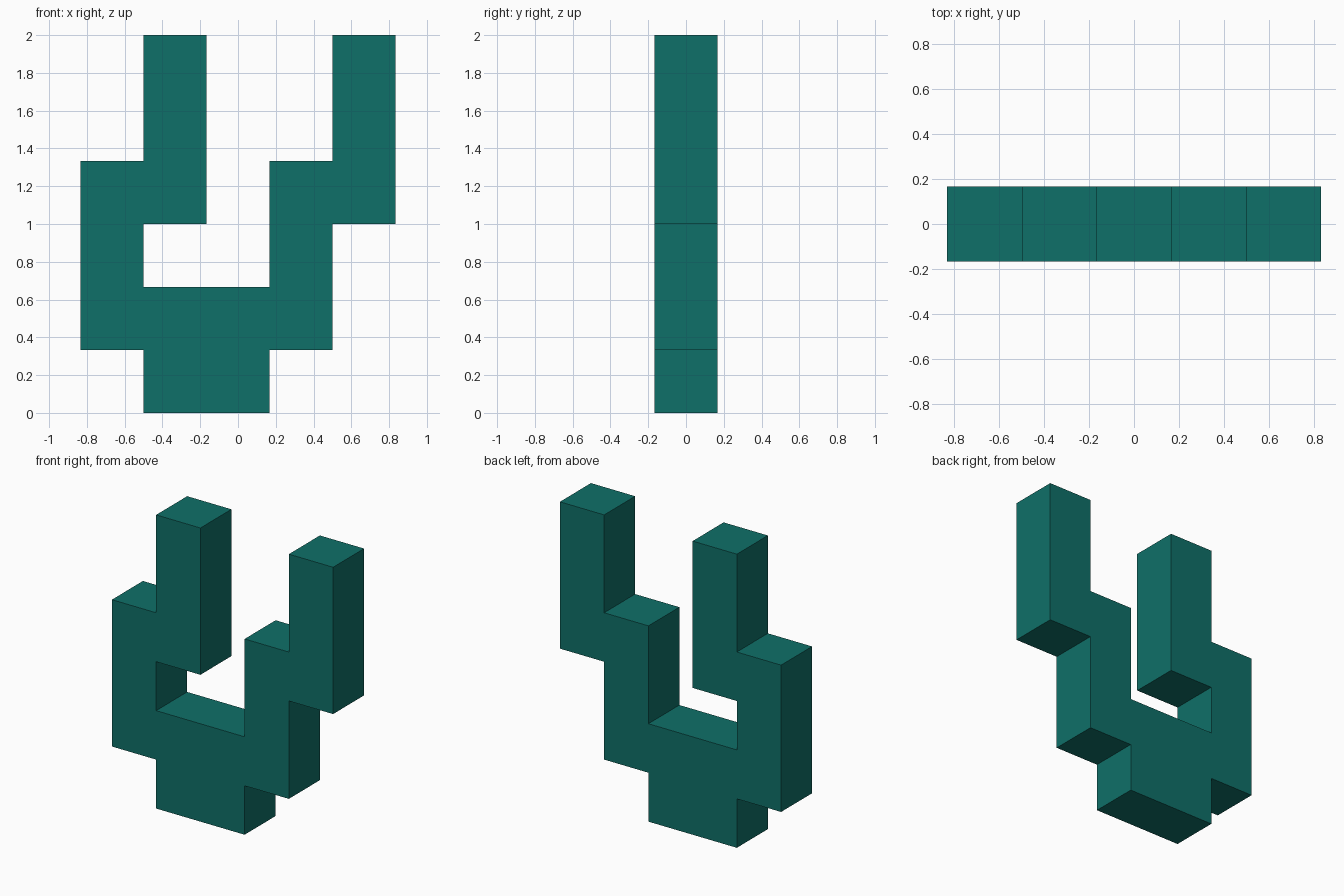
import bpy
import bmesh

cube = bpy.data.objects.get("Cube")
if cube:
    bpy.data.objects.remove(cube, do_unlink=True)

UNIT = 1 / 3  # width of one block

# Flat teal material
teal = bpy.data.materials.new("teal")
teal.use_nodes = True
colour = (0.0048, 0.160, 0.138, 1.0)
teal.diffuse_color = colour
teal.node_tree.nodes["Principled BSDF"].inputs["Base Color"].default_value = colour

# Stepped front outline (x, z) in blocks, anticlockwise
outline = [
    (-1.5, 0), (0.5, 0), (0.5, 1), (1.5, 1),        # foot and right-hand step
    (1.5, 3), (2.5, 3), (2.5, 6), (1.5, 6),         # outer prong
    (1.5, 4), (0.5, 4), (0.5, 2), (-1.5, 2),        # inside of the fork
    (-1.5, 3), (-0.5, 3), (-0.5, 6), (-1.5, 6),     # inner prong
    (-1.5, 4), (-2.5, 4), (-2.5, 1), (-1.5, 1),     # left-hand shoulder
]

# Extrude the outline one block deep, front to back
bm = bmesh.new()
front = bm.faces.new([bm.verts.new((x * UNIT, -UNIT / 2, z * UNIT)) for x, z in outline])
extruded = bmesh.ops.extrude_face_region(bm, geom=[front], use_keep_orig=True)
back_verts = [g for g in extruded["geom"] if isinstance(g, bmesh.types.BMVert)]
bmesh.ops.translate(bm, verts=back_verts, vec=(0, UNIT, 0))
bmesh.ops.recalc_face_normals(bm, faces=bm.faces[:])

mesh = bpy.data.meshes.new("stepped_fork")
bm.to_mesh(mesh)
bm.free()
mesh.materials.append(teal)
fork = bpy.data.objects.new("stepped_fork", mesh)
bpy.context.collection.objects.link(fork)
